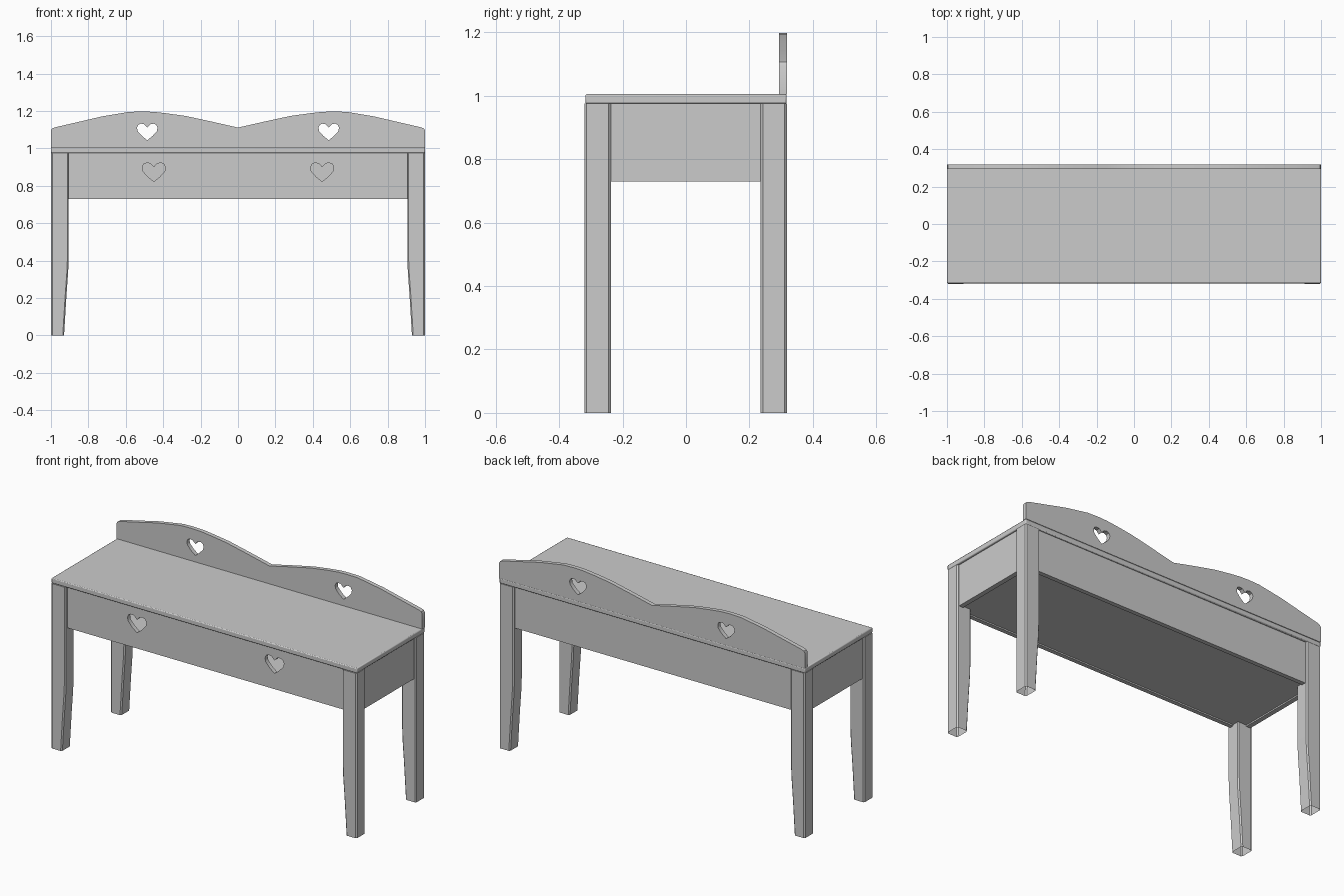
import bpy, bmesh, math

if "Cube" in bpy.data.objects:
    bpy.data.objects.remove(bpy.data.objects["Cube"])


def finish(obj, bevel=0.0):
    if bevel:
        mod = obj.modifiers.new("Soft edges", 'BEVEL')
        mod.width = bevel
        mod.segments = 2
    bpy.ops.object.select_all(action='DESELECT')
    obj.select_set(True)
    bpy.context.view_layer.objects.active = obj
    bpy.ops.object.shade_smooth_by_angle(angle=math.radians(35))
    return obj


def add_mesh(name, bm):
    bmesh.ops.recalc_face_normals(bm, faces=bm.faces)
    mesh = bpy.data.meshes.new(name)
    bm.to_mesh(mesh)
    bm.free()
    obj = bpy.data.objects.new(name, mesh)
    bpy.context.collection.objects.link(obj)
    return obj


def box(name, x0, x1, y0, y1, z0, z1, bevel=0.0):
    bm = bmesh.new()
    bmesh.ops.create_cube(bm, size=1)
    for v in bm.verts:
        v.co = (x1 if v.co.x > 0 else x0, y1 if v.co.y > 0 else y0,
                z1 if v.co.z > 0 else z0)
    return finish(add_mesh(name, bm), bevel)


def heart(cx, cz, s=1.0):
    half = [(0.03, -0.026), (0.055, 0.002), (0.059, 0.022), (0.052, 0.038),
            (0.037, 0.045), (0.018, 0.042)]
    pts = [(0, -0.05)] + half + [(0, 0.023)] + [(-x, z) for x, z in reversed(half)]
    return [(cx + x * s, cz + z * s) for x, z in pts]


def board(name, loops, y0, y1):
    # upright board with cut-outs from filled outlines in the x-z plane
    curve = bpy.data.curves.new(name, 'CURVE')
    curve.dimensions = '2D'
    curve.fill_mode = 'BOTH'
    curve.extrude = (y1 - y0) / 2
    for pts in loops:
        sp = curve.splines.new('POLY')
        sp.points.add(len(pts) - 1)
        for p, (x, z) in zip(sp.points, pts):
            p.co = (x, z, 0, 1)
        sp.use_cyclic_u = True
    obj = bpy.data.objects.new(name, curve)
    bpy.context.collection.objects.link(obj)
    obj.location.y = (y0 + y1) / 2
    obj.rotation_euler.x = math.pi / 2
    bpy.ops.object.select_all(action='DESELECT')
    obj.select_set(True)
    bpy.context.view_layer.objects.active = obj
    bpy.ops.object.convert(target='MESH')
    obj = bpy.context.view_layer.objects.active
    bm = bmesh.new()
    bm.from_mesh(obj.data)
    bmesh.ops.remove_doubles(bm, verts=bm.verts, dist=1e-5)
    bmesh.ops.recalc_face_normals(bm, faces=bm.faces)
    bm.to_mesh(obj.data)
    bm.free()
    return finish(obj)


def leg(name, sx, y0, y1):
    # tapered on the inner side, open at the foot
    bm = bmesh.new()
    rings = []
    for z, inner in [(0, 0.93), (0.2, 0.918), (0.34, 0.908), (0.42, 0.905), (0.975, 0.905)]:
        b = 0.007
        pts = [(inner + b, y0), (1 - b, y0), (1, y0 + b), (1, y1 - b),
               (1 - b, y1), (inner + b, y1), (inner, y1 - b), (inner, y0 + b)]
        rings.append([bm.verts.new((sx * x, y, z)) for x, y in pts])
    for a, c in zip(rings, rings[1:]):
        for i in range(8):
            j = (i + 1) % 8
            bm.faces.new((a[i], a[j], c[j], c[i]))
    bm.faces.new(rings[-1])
    return finish(add_mesh(name, bm))


# seat
box("seat", -1, 1, -0.317, 0.317, 0.975, 1.005, 0.005)

# legs
for side, sx in (("left", -1), ("right", 1)):
    leg(f"front_{side}_leg", sx, -0.32, -0.237)
    leg(f"back_{side}_leg", sx, 0.235, 0.318)

# aprons and bottom panel
board("front_apron", [[(-0.955, 0.73), (0.955, 0.73), (0.955, 0.976), (-0.955, 0.976)],
                      heart(-0.45, 0.875, 1.05), heart(0.45, 0.875, 1.05)], -0.302, -0.277)
box("back_apron", -0.955, 0.955, 0.28, 0.306, 0.73, 0.976)
for side, sx in (("left", -1), ("right", 1)):
    a, b = sorted((sx * 0.96, sx * 0.988))
    box(f"{side}_apron", a, b, -0.28, 0.28, 0.73, 0.976)
box("bottom_panel", -0.962, 0.962, -0.28, 0.282, 0.738, 0.75)

# scalloped backrest
right = [(0.15, 1.145), (0.28, 1.173), (0.38, 1.187), (0.45, 1.195), (0.51, 1.197),
         (0.58, 1.195), (0.73, 1.17), (0.85, 1.142), (0.98, 1.112), (0.994, 1.106),
         (1.0, 1.095), (1.0, 1.004)]
outline = [(0, 1.111)] + right + [(-x, z) for x, z in reversed(right)]
board("backrest", [outline, heart(-0.485, 1.09, 0.93), heart(0.485, 1.09, 0.93)], 0.293, 0.318)
